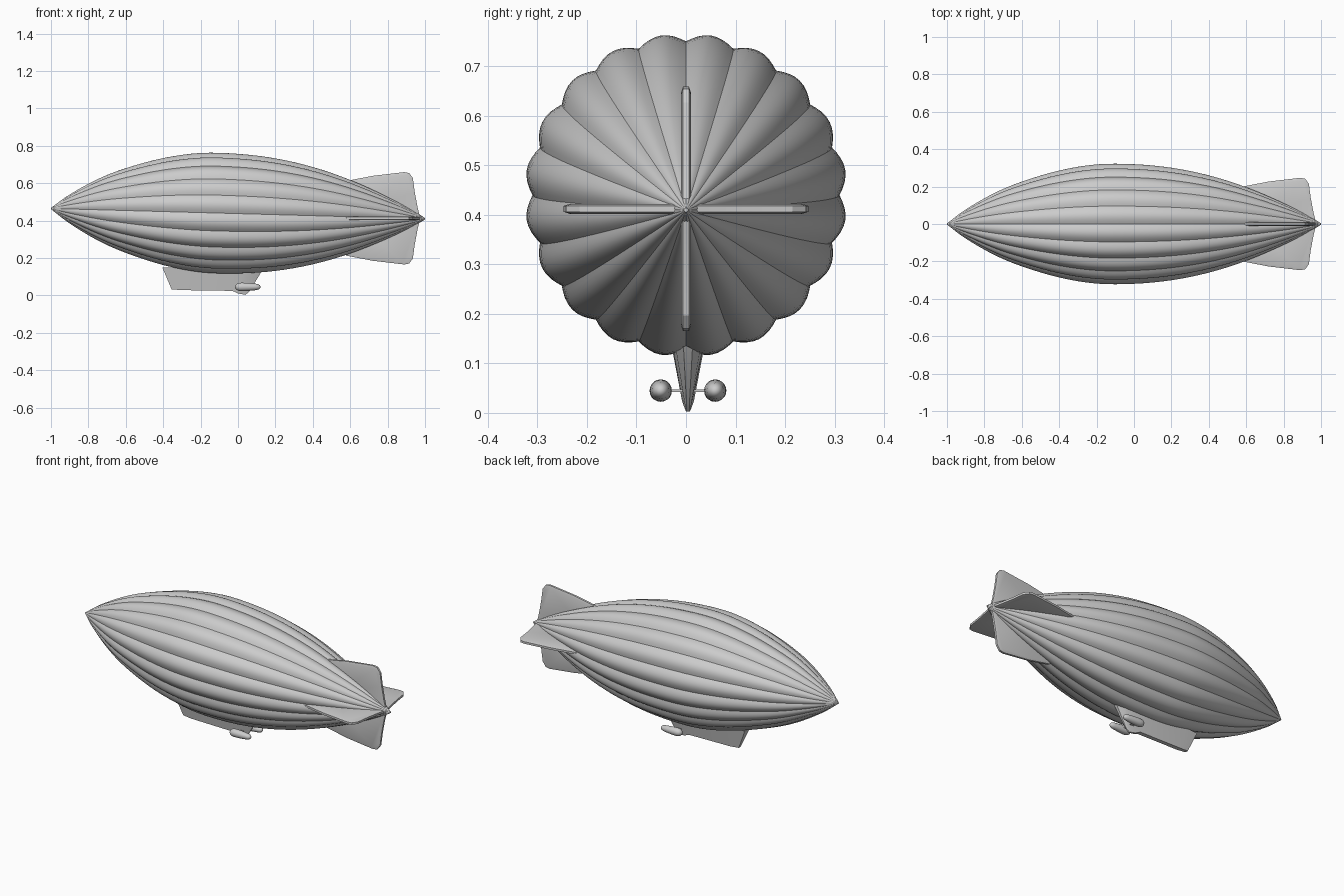
import bpy
import bmesh
import math
from mathutils import Vector

if "Cube" in bpy.data.objects:
    bpy.data.objects.remove(bpy.data.objects["Cube"], do_unlink=True)


def make_material(name, colour):
    material = bpy.data.materials.new(name)
    material.use_nodes = True
    material.diffuse_color = colour
    material.node_tree.nodes["Principled BSDF"].inputs["Base Color"].default_value = colour
    return material


GREY = make_material("light grey", (0.6, 0.6, 0.6, 1))


def finish(bm, name, angle=30):
    """Turn a bmesh into a smooth-shaded object that keeps its sharp edges."""
    bmesh.ops.recalc_face_normals(bm, faces=bm.faces)
    mesh = bpy.data.meshes.new(name)
    bm.to_mesh(mesh)
    bm.free()
    mesh.materials.append(GREY)
    obj = bpy.data.objects.new(name, mesh)
    bpy.context.collection.objects.link(obj)
    bpy.ops.object.select_all(action='DESELECT')
    obj.select_set(True)
    bpy.context.view_layer.objects.active = obj
    bpy.ops.object.shade_smooth_by_angle(angle=math.radians(angle))
    return obj


def loft(rings, name, angle=30):
    """Skin a list of equal-length point rings and cap both ends."""
    bm = bmesh.new()
    loops = [[bm.verts.new(p) for p in ring] for ring in rings]
    count = len(loops[0])
    for a, b in zip(loops, loops[1:]):
        for i in range(count):
            j = (i + 1) % count
            bm.faces.new((a[i], a[j], b[j], b[i]))
    bm.faces.new(loops[0])
    bm.faces.new(loops[-1])
    return finish(bm, name, angle)


def smooth_profile(points, steps):
    """Catmull-Rom refinement of (x, radius) points."""
    pts = [Vector(p) for p in points]
    pts = [2 * pts[0] - pts[1]] + pts + [2 * pts[-1] - pts[-2]]
    result = []
    for a, b, c, d in zip(pts, pts[1:], pts[2:], pts[3:]):
        for k in range(steps):
            t = k / steps
            result.append(0.5 * (2 * b + (c - a) * t + (2 * a - 5 * b + 4 * c - d) * t ** 2
                                 + (3 * b - a - 3 * c + d) * t ** 3))
    return result + [pts[-2]]


# Hull: lobed envelope whose axis drops slightly towards the tail
LOBES, SEGMENTS = 20, 8


def axis_height(x):
    return 0.437 - 0.0275 * x


def hull_ring(x, radius):
    ring = []
    for i in range(LOBES * SEGMENTS):
        angle = math.tau * i / (LOBES * SEGMENTS)
        r = radius * (0.955 + 0.048 * abs(math.sin(angle * LOBES / 2)))
        ring.append((x, r * math.cos(angle), axis_height(x) + r * math.sin(angle)))
    return ring


profile = [(-1, 0.003), (-0.9, 0.078), (-0.75, 0.165), (-0.6, 0.228), (-0.4, 0.288),
           (-0.2, 0.321), (0, 0.322), (0.2, 0.303), (0.4, 0.262), (0.6, 0.198),
           (0.8, 0.112), (0.95, 0.034), (1, 0.004)]
loft([hull_ring(x, r) for x, r in smooth_profile(profile, 4)], "hull")

# Tail fins: one tapered plate outline turned around the hull axis
outline = [(0.5, 0.12), (0.58, 0.2), (0.72, 0.227), (0.89, 0.247), (0.915, 0.242),
           (0.935, 0.215), (0.945, 0.14), (0.96, 0.06), (0.975, 0.0), (0.6, 0.0)]
fin_names = ["left_fin", "top_fin", "right_fin", "bottom_fin"]


def fin_side(side, turn, inset, thickness):
    centre = Vector((0.78, 0.1))
    ring = []
    for x, r in outline:
        px, pr = centre + (Vector((x, r)) - centre) * inset
        c, s = round(math.cos(turn)), round(math.sin(turn))
        off = side * thickness
        ring.append((px, pr * c - off * s, 0.412 + pr * s + off * c))
    return ring


for k, name in enumerate(fin_names):
    turn = k * math.pi / 2
    loft([fin_side(-1, turn, 0.92, 0.01), fin_side(-1, turn, 1, 0.006),
          fin_side(1, turn, 1, 0.006), fin_side(1, turn, 0.92, 0.01)], name, 25)

# Gondola: keel-like cabin, wide under the hull and narrow at the bottom
# each station: x at top, x at bottom, bottom height, top half width, bottom half width
stations = [(-0.405, -0.355, 0.032, 0.024, 0.009), (-0.33, -0.3, 0.028, 0.033, 0.012),
            (-0.05, -0.03, 0.024, 0.036, 0.012), (0.03, 0.0, 0.01, 0.034, 0.007),
            (0.09, 0.04, 0.003, 0.028, 0.004), (0.14, 0.06, 0.02, 0.01, 0.003)]
middle = 0.004
loft([[(top, middle - wide, 0.15), (top, middle + wide, 0.15),
       (low, middle + narrow, base), (low, middle - narrow, base)]
      for top, low, base, wide, narrow in stations], "gondola", 25)

# Engine pods: rounded bullets on either side of the gondola
pod_profile = [(-0.015, 0.004), (-0.008, 0.015), (0.008, 0.022), (0.04, 0.022),
               (0.08, 0.019), (0.11, 0.014), (0.12, 0.004)]
for side, name in ((1, "left_engine_pod"), (-1, "right_engine_pod")):
    rings = []
    for x, r in smooth_profile(pod_profile, 2):
        angles = [math.tau * i / 20 for i in range(20)]
        rings.append([(x, middle + side * 0.055 + r * math.cos(a), 0.045 + r * math.sin(a))
                      for a in angles])
    loft(rings, name, 40)

# Strut: thin bar joining the two pods through the gondola
bm = bmesh.new()
bmesh.ops.create_cube(bm, size=1)
bmesh.ops.scale(bm, vec=(0.025, 0.11, 0.005), verts=bm.verts)
bmesh.ops.translate(bm, vec=(0.03, middle, 0.045), verts=bm.verts)
finish(bm, "engine_strut")
